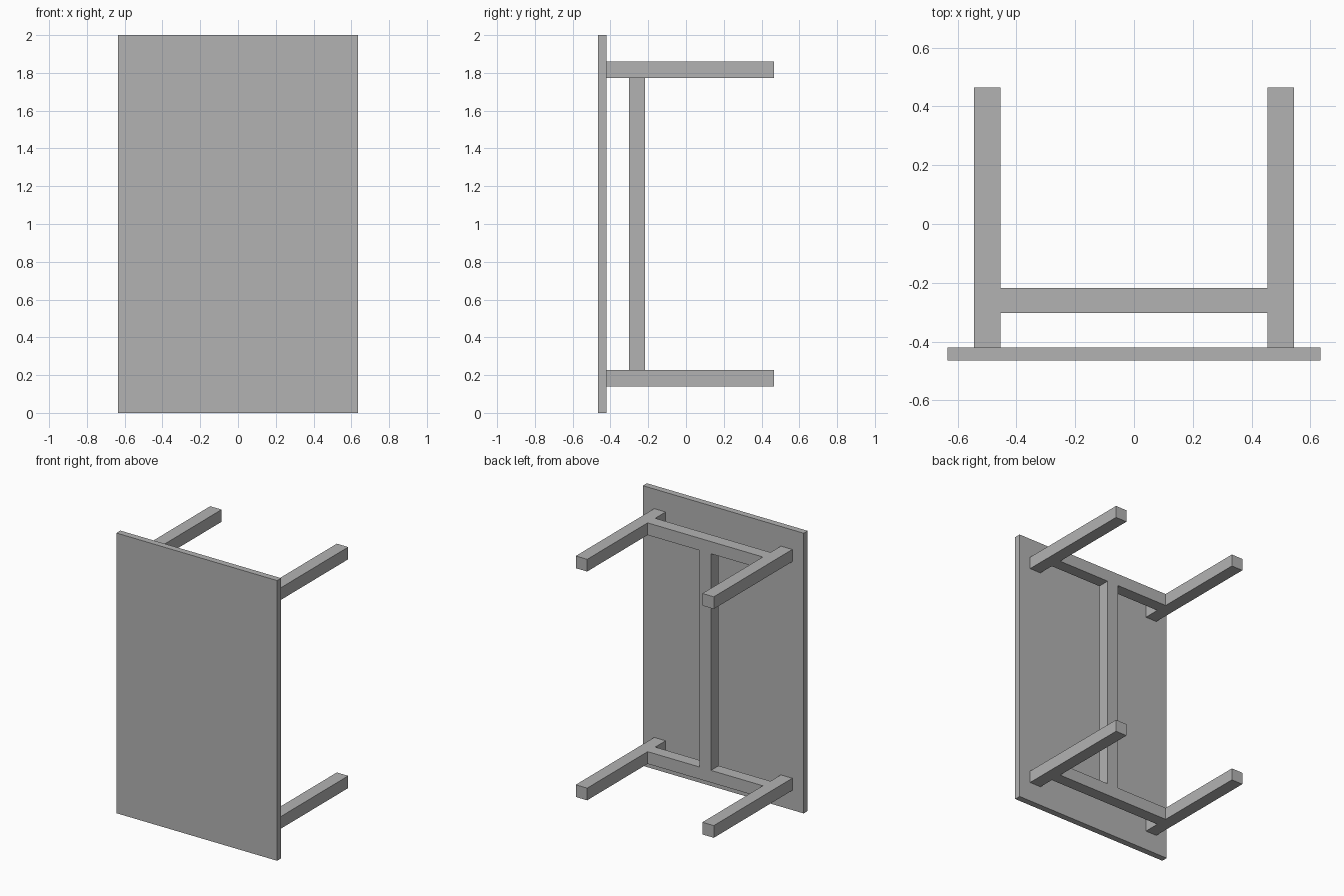
import bpy
import bmesh
from mathutils import Vector

cube = bpy.data.objects.get("Cube")
if cube:
    bpy.data.objects.remove(cube, do_unlink=True)

# One plain grey for the whole table
grey = bpy.data.materials.new("plain_grey")
grey.use_nodes = True
colour = (0.45, 0.45, 0.45, 1.0)
grey.diffuse_color = colour
grey.node_tree.nodes["Principled BSDF"].inputs["Base Color"].default_value = colour


def box(name, low, high):
    """Flat-shaded box between two opposite corners."""
    low, high = Vector(low), Vector(high)
    size = high - low
    bm = bmesh.new()
    bmesh.ops.create_cube(bm, size=1)
    bmesh.ops.scale(bm, vec=size, verts=bm.verts)
    mesh = bpy.data.meshes.new(name)
    bm.to_mesh(mesh)
    bm.free()
    mesh.materials.append(grey)
    obj = bpy.data.objects.new(name, mesh)
    obj.location = (low + high) / 2
    bpy.context.collection.objects.link(obj)
    return obj


# Main dimensions: the table lies on its side, top facing the front
HALF_WIDTH, HEIGHT = 0.635, 2.0
FRONT, UNDERSIDE, LEG_END = -0.465, -0.42, 0.465
LEG_IN, LEG_OUT = 0.455, 0.545
RAIL_FRONT, RAIL_BACK = -0.303, -0.217
LEVELS = {"lower": (0.14, 0.227), "upper": (1.773, 1.86)}

# Table top
box("table_top", (-HALF_WIDTH, FRONT, 0), (HALF_WIDTH, UNDERSIDE, HEIGHT))

# Legs and the short rails joining each pair
for level, (bottom, top) in LEVELS.items():
    box(f"{level}_left_leg", (LEG_IN, UNDERSIDE, bottom), (LEG_OUT, LEG_END, top))
    box(f"{level}_right_leg", (-LEG_OUT, UNDERSIDE, bottom), (-LEG_IN, LEG_END, top))
    box(f"{level}_cross_rail", (-LEG_IN, RAIL_FRONT, bottom), (LEG_IN, RAIL_BACK, top))

# Long rail between the two short rails
box("long_rail", (-0.045, RAIL_FRONT, LEVELS["lower"][1]),
    (0.045, RAIL_BACK, LEVELS["upper"][0]))
